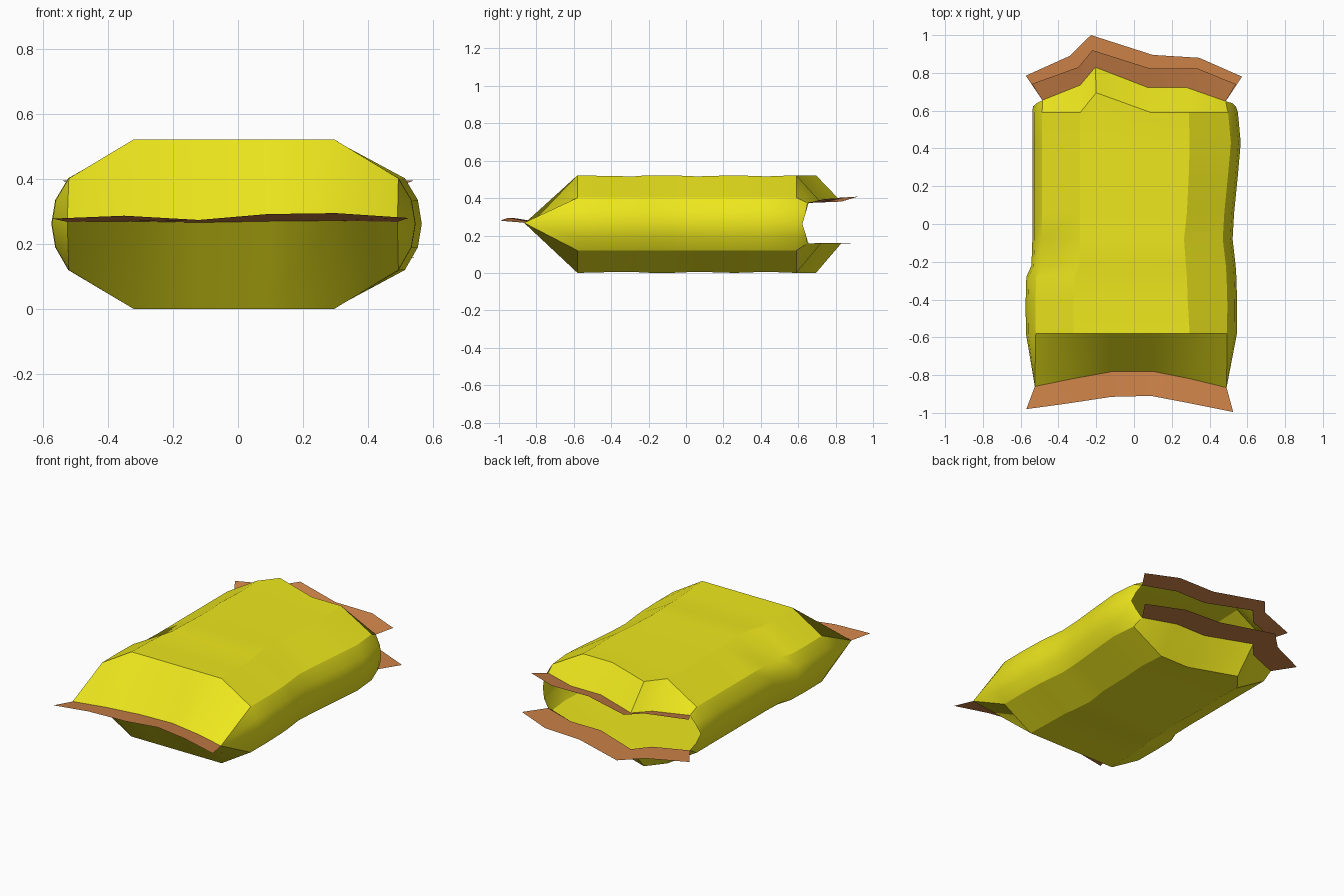
import bpy, bmesh

if "Cube" in bpy.data.objects:
    bpy.data.objects.remove(bpy.data.objects["Cube"])


def material(name, color):
    m = bpy.data.materials.new(name)
    m.diffuse_color = (*color, 1)
    m.use_nodes = True
    m.node_tree.nodes["Principled BSDF"].inputs["Base Color"].default_value = m.diffuse_color
    return m


yellow = material("yellow_film", (0.85, 0.80, 0.012))
orange = material("orange_seal", (0.60, 0.22, 0.065))


def loft(name, rows, mat, closed=False):
    """Skin a list of point rows into an open sheet or tube."""
    bm = bmesh.new()
    grid = [[bm.verts.new(p) for p in row] for row in rows]
    n = len(rows[0])
    for a, b in zip(grid, grid[1:]):
        for i in range(n if closed else n - 1):
            j = (i + 1) % n
            bm.faces.new((a[i], a[j], b[j], b[i]))
    bmesh.ops.remove_doubles(bm, verts=bm.verts, dist=0.0005)
    bmesh.ops.recalc_face_normals(bm, faces=bm.faces)
    me = bpy.data.meshes.new(name)
    bm.to_mesh(me)
    bm.free()
    ob = bpy.data.objects.new(name, me)
    bpy.context.collection.objects.link(ob)
    me.materials.append(mat)
    bpy.ops.object.select_all(action='DESELECT')
    ob.select_set(True)
    bpy.context.view_layer.objects.active = ob
    bpy.ops.object.shade_smooth_by_angle(angle=0.5)
    return ob


def ring(top, right, bottom, left):
    """Closed row: top left-to-right, right side down, bottom back, left side up."""
    return top + right + bottom[::-1] + left[::-1]


def body_ring(y, xl, xr, shoulder_l, shoulder_r, dz, peak=0):
    hi, lo = 0.522 - dz, dz
    xs = [xl + 0.052, shoulder_l, -0.20 if peak else -0.12, 0.09, shoulder_r, xr - 0.052]
    ys = [y, y, y + peak, y, y, y]
    zt = [0.402, hi, hi, hi, hi, 0.402]
    zb = [0.12, lo, lo, lo, lo, 0.12]
    side = ((0.012, 0.335), (0, 0.262), (0.012, 0.19))
    return ring(list(zip(xs, ys, zt)), [(xr - d, y, z) for d, z in side],
                list(zip(xs, ys, zb)), [(xl + d, y, z) for d, z in side])


# Sealed front edge: inner and outer lines of the crimp
front_in = [(-0.525, -0.86, 0.268), (-0.33, -0.82, 0.27), (-0.12, -0.782, 0.266),
            (0.10, -0.78, 0.27), (0.30, -0.82, 0.272), (0.49, -0.866, 0.268)]
front_out = [(-0.57, -0.98, 0.278), (-0.35, -0.95, 0.287), (-0.12, -0.915, 0.274),
             (0.09, -0.91, 0.292), (0.30, -0.95, 0.295), (0.525, -0.995, 0.28)]

# Torn back edge: shared outline, one lip above and one below
back_xy = [(-0.485, 0.655), (-0.285, 0.735), (-0.205, 0.83),
           (0.075, 0.722), (0.28, 0.722), (0.485, 0.65)]
back_top = [(x, y, 0.374 + 0.04 * (y - 0.65)) for x, y in back_xy]
back_low = [(x, y, 0.158) for x, y in back_xy]
upper_out = [(-0.54, 0.742, 0.395), (-0.295, 0.83, 0.402), (-0.22, 0.92, 0.408),
             (0.09, 0.822, 0.402), (0.34, 0.822, 0.40), (0.54, 0.74, 0.395)]
lower_out = [(-0.573, 0.785, 0.16), (-0.34, 0.89, 0.16), (-0.228, 1.0, 0.16),
             (0.10, 0.895, 0.16), (0.345, 0.88, 0.16), (0.572, 0.78, 0.16)]

# Pouch body: y, left x, right x, left shoulder, right shoulder, dent, peak
sections = [
    (-0.58, -0.572, 0.545, -0.32, 0.295, 0.0),
    (-0.42, -0.574, 0.546, -0.32, 0.285, 0.004),
    (-0.28, -0.570, 0.542, -0.315, 0.28, 0.006),
    (-0.22, -0.543, 0.538, -0.29, 0.275, 0.001),
    (-0.08, -0.538, 0.522, -0.285, 0.265, 0.0),
    (0.06, -0.538, 0.53, -0.285, 0.28, 0.006),
    (0.26, -0.538, 0.55, -0.285, 0.29, 0.0),
    (0.43, -0.538, 0.565, -0.285, 0.295, 0.006),
    (0.59, -0.538, 0.55, -0.285, 0.29, 0.0, 0.105),
]
mids = ((0.02, 0.64, 0.32), (0, 0.622, 0.262), (0.02, 0.64, 0.205))
rows = [ring(front_in, [front_in[-1]] * 3, front_in, [front_in[0]] * 3)]
rows += [body_ring(*s) for s in sections]
rows.append(ring(back_top, [(0.54 - d, y, z) for d, y, z in mids],
                 back_low, [(-0.535 + d, y, z) for d, y, z in mids]))
loft("pouch_body", rows, yellow, closed=True)

# Crimped strips
loft("front_seal", [front_in, front_out], orange)
loft("upper_back_seal", [back_top, upper_out], orange)
loft("lower_back_seal", [back_low, lower_out], orange)
